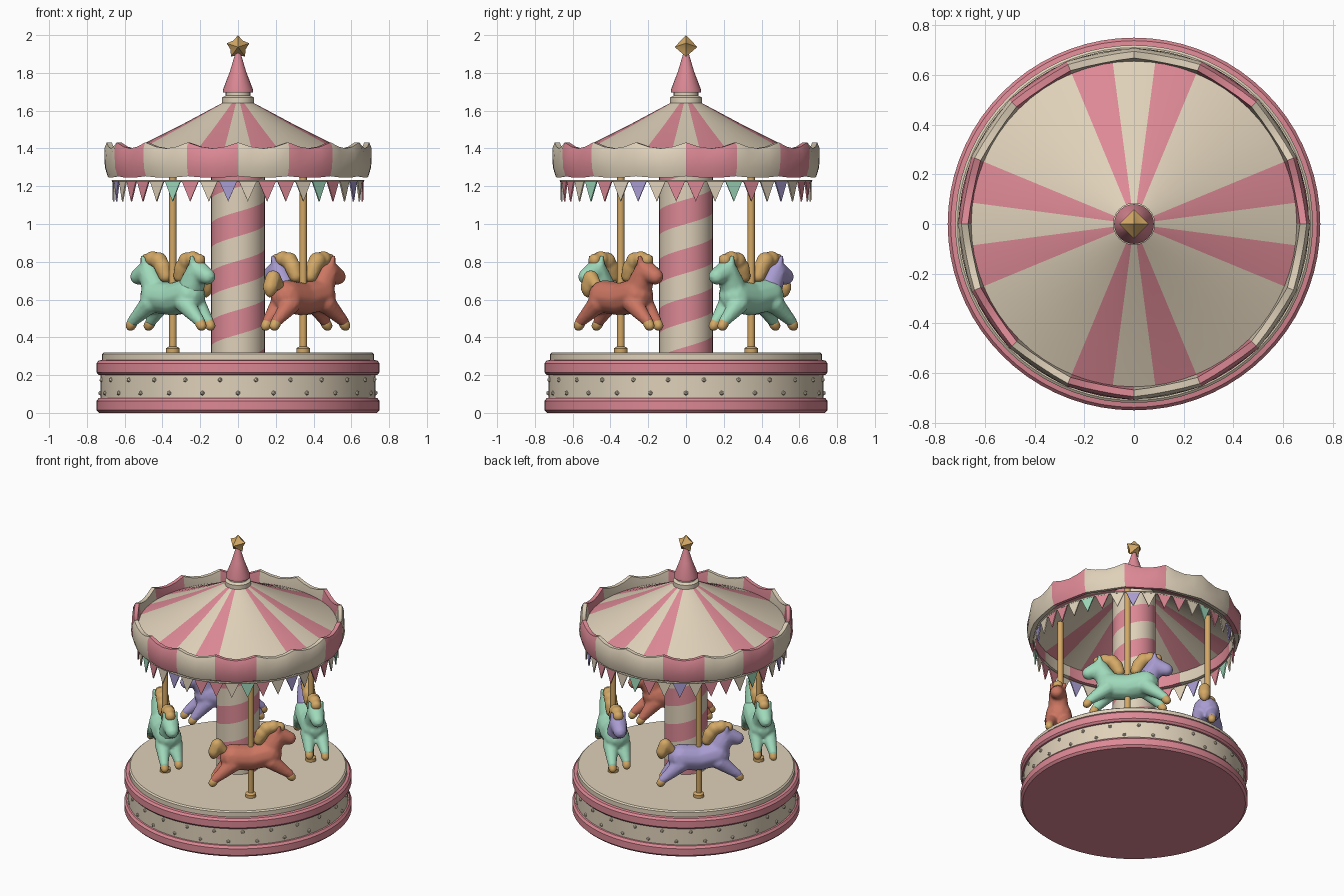
import bpy, bmesh, math
from mathutils import Matrix, Vector

if "Cube" in bpy.data.objects:
    bpy.data.objects.remove(bpy.data.objects["Cube"])

TAU = 2 * math.pi


def material(name, rgb):
    m = bpy.data.materials.new(name)
    m.diffuse_color = (*rgb, 1)
    m.use_nodes = True
    m.node_tree.nodes["Principled BSDF"].inputs["Base Color"].default_value = m.diffuse_color
    return m


PINK = material("pink", (.72, .25, .30))
CREAM = material("cream", (.74, .64, .49))
GOLD = material("gold", (.65, .39, .13))
MINT = material("mint", (.35, .70, .50))
LAVENDER = material("lavender", (.39, .33, .63))
CORAL = material("coral", (.60, .18, .12))


def finish(name, bm, mats, smooth=30):
    bmesh.ops.recalc_face_normals(bm, faces=bm.faces)
    me = bpy.data.meshes.new(name)
    bm.to_mesh(me)
    bm.free()
    ob = bpy.data.objects.new(name, me)
    bpy.context.collection.objects.link(ob)
    for m in mats:
        me.materials.append(m)
    if smooth:
        bpy.ops.object.select_all(action='DESELECT')
        ob.select_set(True)
        bpy.context.view_layer.objects.active = ob
        bpy.ops.object.shade_smooth_by_angle(angle=math.radians(smooth))
    return ob


def lathe(name, profile, mats, rule=None, segs=64, closed=False, warp=None, at=(0, 0)):
    """Revolve (r, z) points; rule(angle, z) picks the material slot."""
    bm = bmesh.new()
    rings = []
    for i in range(segs):
        a = TAU * i / segs
        ring = []
        for r, z in profile:
            if warp:
                r, z = warp(a, r, z)
            ring.append(bm.verts.new((at[0] + r * math.cos(a), at[1] + r * math.sin(a), z)))
        rings.append(ring)
    n = len(profile)
    for i in range(segs):
        p, q = rings[i], rings[(i + 1) % segs]
        for j in range(n if closed else n - 1):
            k = (j + 1) % n
            f = bm.faces.new((p[j], q[j], q[k], p[k]))
            if rule:
                f.material_index = rule(TAU * (i + .5) / segs, (profile[j][1] + profile[k][1]) / 2)
    bmesh.ops.remove_doubles(bm, verts=bm.verts, dist=1e-5)
    return finish(name, bm, mats)


# Base with two pink rims and a cream band
lathe("base", [(0, 0), (.735, 0), (.75, .015), (.75, .062), (.738, .078), (.728, .08),
               (.728, .2), (.738, .202), (.75, .215), (.75, .262), (.738, .277), (.72, .28),
               (.72, .312), (.71, .32), (0, .32)], [PINK, CREAM],
      lambda a, z: 0 if z < .08 or .2 < z < .281 else 1, 72)

# Small carved studs on the cream band
bm = bmesh.new()
for i in range(48):
    a = TAU * i / 48
    z = .175 if i % 2 else .105
    bmesh.ops.create_icosphere(bm, subdivisions=1, radius=.013, matrix=Matrix.Translation(
        (.728 * math.cos(a), .728 * math.sin(a), z)))
finish("band_studs", bm, [CREAM])

# Centre column, built from sheared rows so one stripe winds around it
bm = bmesh.new()
N, STEP = 48, .13
for j in range(-4, 13):
    for i in range(N):
        quad = []
        for di, dj in ((0, 0), (1, 0), (1, 1), (0, 1)):
            a = TAU * (i + di) / N
            z = STEP * (j + dj) + 2 * STEP * (i + di) / N - .04
            quad.append((.142 * math.cos(a), .142 * math.sin(a), min(max(z, .31), 1.58)))
        if not all(q[2] in (.31, 1.58) for q in quad):
            f = bm.faces.new([bm.verts.new(q) for q in quad])
            f.material_index = j % 2
bmesh.ops.remove_doubles(bm, verts=bm.verts, dist=1e-5)
finish("column", bm, [PINK, CREAM])


# Striped roof shell: pink gores sit either side of each axis
def roof_rule(a, z):
    d = math.degrees(a) % 90
    return 0 if 7.5 < d < 22.5 or 67.5 < d < 82.5 else 1


roof = [(.67, 1.345), (.5, 1.425), (.3, 1.525), (.15, 1.605), (.075, 1.645)]
lathe("roof", roof + [(r, z - .02) for r, z in reversed(roof)], [PINK, CREAM], roof_rule, 48, True)


# Scalloped valance of sixteen panels
def scallop(a, r, z):
    s = abs(math.sin(8 * a))
    if z > 1.38:
        return r - .008 * s, z - .032 * s
    return r, z + (.008 * (1 - s) if z < 1.27 else 0)


lathe("valance", [(.66, 1.25), (.69, 1.245), (.705, 1.30), (.708, 1.40), (.695, 1.432),
                  (.668, 1.432), (.655, 1.35)], [PINK, CREAM],
      lambda a, z: 0 if int(a / TAU * 16) in (0, 2, 5, 7, 9, 11, 13) else 1, 64, True, scallop)

# Finial: neck, cone and star
lathe("finial_neck", [(0, 1.62), (.085, 1.62), (.085, 1.67), (.065, 1.68), (.065, 1.70), (0, 1.70)],
      [CREAM], segs=24)
lathe("finial_cone", [(0, 1.695), (.08, 1.695), (.08, 1.71), (.042, 1.81), (.014, 1.905), (0, 1.91)],
      [PINK], segs=24)
bm = bmesh.new()
rim = []
for i in range(10):
    a, r = TAU * (i / 10 + .25), (.042 if i % 2 else .063)
    rim.append(bm.verts.new((r * math.cos(a), 0, 1.937 + r * math.sin(a))))
for y in (-.06, .06):
    tip = bm.verts.new((0, y, 1.937))
    for i in range(10):
        bm.faces.new((rim[i], rim[(i + 1) % 10], tip))
finish("star", bm, [GOLD], 50)

# Bunting: cord and triangular flags
cord = [(.662 + .007 * math.cos(TAU * k / 6), 1.228 + .007 * math.sin(TAU * k / 6)) for k in range(6)]
lathe("bunting_cord", cord, [CREAM], segs=64, closed=True)
bm = bmesh.new()
COUNT = 40
for i in range(COUNT):
    tri = []
    for r in (.657, .665):
        for da, z in ((-.46, 1.228), (.46, 1.228), (0, 1.12)):
            a = TAU * (i + .5 + da) / COUNT
            tri.append(bm.verts.new((r * math.cos(a), r * math.sin(a), z)))
    for idx in ((0, 1, 2), (3, 5, 4), (0, 3, 4, 1), (1, 4, 5, 2), (2, 5, 3, 0)):
        bm.faces.new([tri[k] for k in idx]).material_index = (0, 1, 2, 0, 1, 3, 1, 0)[i % 8]
finish("bunting_flags", bm, [PINK, CREAM, MINT, LAVENDER], 0)


# Soft sculpted parts: swept spheres fused by a remesh
def sculpt(name, paths, mat, place):
    bm = bmesh.new()
    for path in paths:
        pts = [Vector(p) for p in path]
        spots = [pts[-1]]
        for p, q in zip(pts, pts[1:]):
            spots += [p.lerp(q, k / 6) for k in range(6)]
        for s in spots:
            bmesh.ops.create_icosphere(bm, subdivisions=2, radius=s[3],
                                       matrix=Matrix.Translation(s.xyz))
    ob = finish(name, bm, [mat], 0)
    ob.matrix_world = place
    rm = ob.modifiers.new("fuse", 'REMESH')
    rm.mode, rm.voxel_size, rm.use_smooth_shade = 'VOXEL', .01, True
    sm = ob.modifiers.new("soften", 'SMOOTH')
    sm.factor, sm.iterations = .5, 4


def flip(paths):
    return [[(-x, y, z, r) for x, y, z, r in p] for p in paths]


HEAD = [[(.14, 0, .67, .07), (.185, 0, .752, .06), (.258, 0, .722, .045)]]
HEAD += [[(.18, y, .79, .02), (.185, y * 1.2, .825, .013)] for y in (-.034, .034)]
MANE = [[(.055, 0, .725, .038), (.075, 0, .77, .046)], [(.105, 0, .805, .048)],
        [(.15, 0, .815, .044)], [(.195, 0, .808, .037)]]
TAIL = [[(-.18, 0, .67, .03), (-.225, 0, .715, .042), (-.245, 0, .665, .042), (-.25, 0, .635, .025)]]
BODY = [[(-.12, 0, .615, .09), (0, 0, .602, .088), (.12, 0, .625, .09)]]
HOOVES = []
for s in (-1, 1):
    for y, reach in ((-.05, .25), (.05, .215)):
        BODY.append([(s * .13, y * .8, .58, .055), (s * reach, y, .485, .031)])
        HOOVES.append([(s * (reach + .005), y, .474, .031), (s * (reach + .016), y, .46, .029)])

# Horses ride on poles at the diagonals; the mint ones have a head at each end
for k, (label, coat, rear) in enumerate((("back_right", MINT, LAVENDER), ("back_left", LAVENDER, None),
                                         ("front_left", MINT, MINT), ("front_right", CORAL, None))):
    a = TAU * (k / 4 + .125)
    x, y = .488 * math.cos(a), .488 * math.sin(a)
    place = Matrix.Translation((x, y, 0)) @ Matrix.Rotation(a + math.pi / 2, 4, 'Z')
    sculpt(label + "_horse_body", BODY + (flip(HEAD) if rear else HEAD), coat, place)
    if rear:
        sculpt(label + "_horse_second_head", HEAD, rear, place)
    sculpt(label + "_horse_mane", MANE + (flip(MANE) if rear else TAIL), GOLD, place)
    sculpt(label + "_horse_hooves", HOOVES, GOLD, place)
    lathe(label + "_pole", [(0, .31), (.036, .31), (.036, .342), (.02, .352), (.02, 1.40), (0, 1.40)],
          [GOLD], segs=16, at=(x, y))
